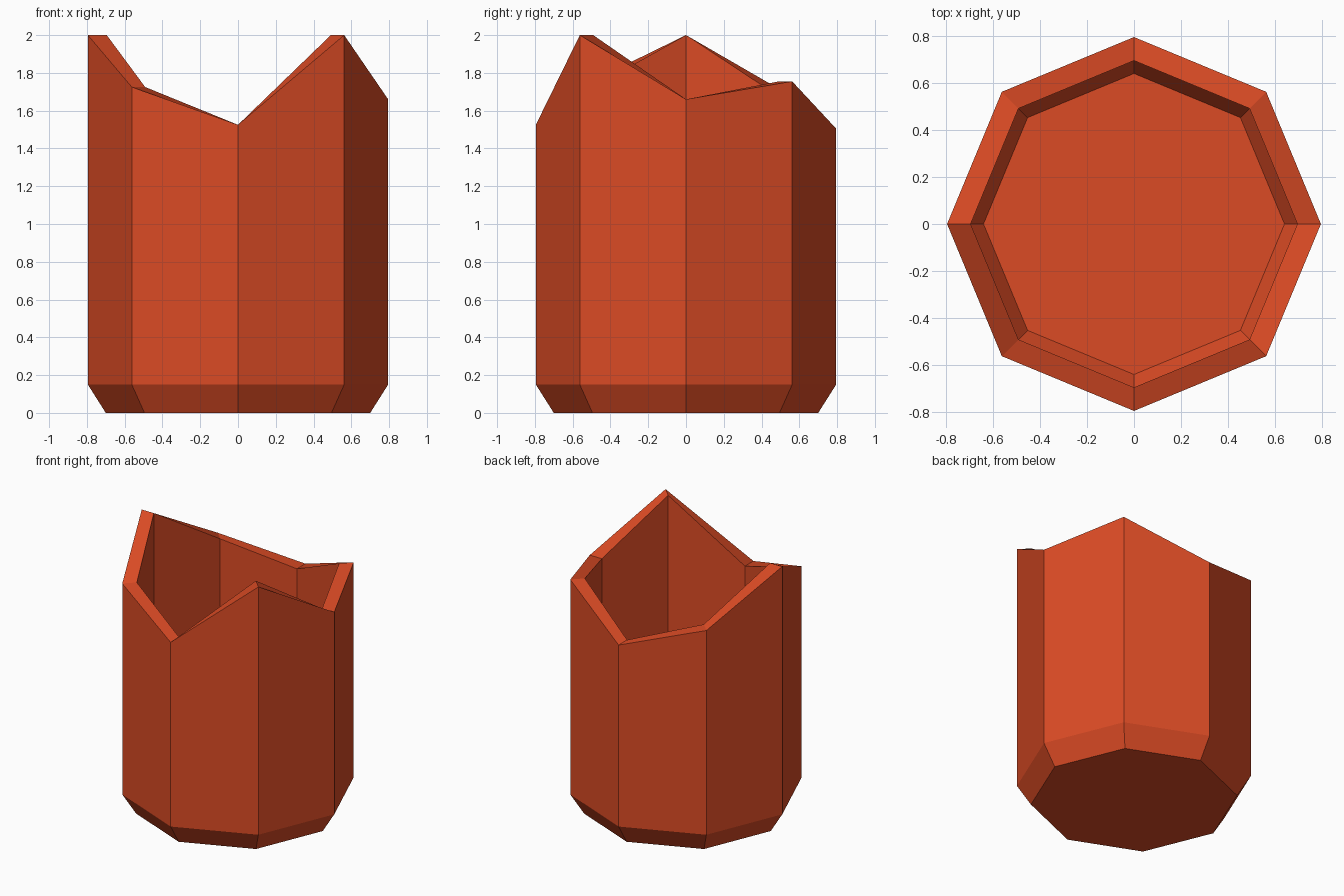
import bpy, bmesh, math

cube = bpy.data.objects.get("Cube")
if cube:
    bpy.data.objects.remove(cube, do_unlink=True)

# Terracotta colour
clay = bpy.data.materials.new("terracotta_orange")
clay.use_nodes = True
color = (0.71, 0.07, 0.018, 1)
clay.diffuse_color = color
clay.node_tree.nodes["Principled BSDF"].inputs["Base Color"].default_value = color

SIDES = 8
# Broken rim: one height per corner, counter-clockwise from +x
RIM = [1.66, 1.755, 1.505, 1.675, 2.0, 1.725, 1.525, 2.0]

# Profile from the outside base, over the rim, to the inside floor (None = rim height)
PROFILE = [(0.70, 0), (0.795, 0.15), (0.795, None),
           (0.695, None), (0.695, 0.175), (0.64, 0.092)]

bm = bmesh.new()


def ring(radius, height):
    verts = []
    for i in range(SIDES):
        a = math.tau * i / SIDES
        z = RIM[i] if height is None else height
        verts.append(bm.verts.new((radius * math.cos(a), radius * math.sin(a), z)))
    return verts


rings = [ring(r, z) for r, z in PROFILE]

# Walls, rim and bevels
for low, high in zip(rings, rings[1:]):
    for i in range(SIDES):
        j = (i + 1) % SIDES
        bm.faces.new((low[i], low[j], high[j], high[i]))

# Underside and inner floor
bm.faces.new(rings[0][::-1])
bm.faces.new(rings[-1])
bmesh.ops.recalc_face_normals(bm, faces=bm.faces)

mesh = bpy.data.meshes.new("broken_pot")
bm.to_mesh(mesh)
bm.free()
mesh.materials.append(clay)
pot = bpy.data.objects.new("broken_pot", mesh)
bpy.context.collection.objects.link(pot)
